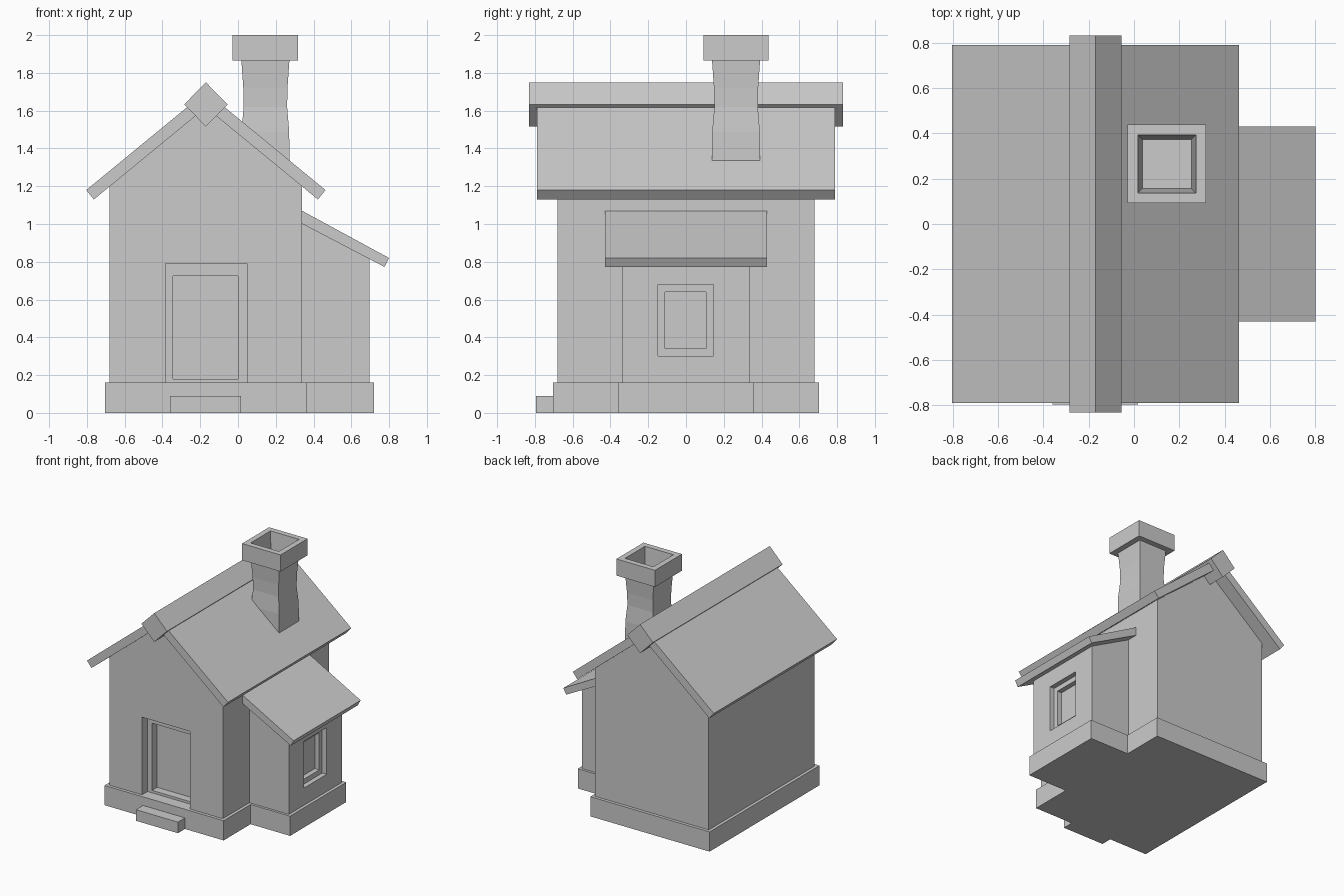
import bpy, bmesh

if "Cube" in bpy.data.objects:
    bpy.data.objects.remove(bpy.data.objects["Cube"])

CX = -0.17  # centre line of the main house


def finish(name, bm):
    bmesh.ops.recalc_face_normals(bm, faces=bm.faces)
    me = bpy.data.meshes.new(name)
    bm.to_mesh(me)
    bm.free()
    ob = bpy.data.objects.new(name, me)
    bpy.context.collection.objects.link(ob)
    return ob


def loft(name, rings):
    """Skin a list of equal-length point rings and cap both ends."""
    bm = bmesh.new()
    vs = [[bm.verts.new(p) for p in r] for r in rings]
    n = len(vs[0])
    for a, b in zip(vs, vs[1:]):
        for i in range(n):
            j = (i + 1) % n
            bm.faces.new((a[i], a[j], b[j], b[i]))
    bm.faces.new(vs[0])
    bm.faces.new(vs[-1])
    return finish(name, bm)


def along_y(name, profile, y0, y1):
    return loft(name, [[(x, y, z) for x, z in profile] for y in (y0, y1)])


def along_z(name, outline, z0, z1):
    return loft(name, [[(x, y, z) for x, y in outline] for z in (z0, z1)])


def box(name, x0, x1, y0, y1, z0, z1):
    return along_z(name, [(x0, y0), (x1, y0), (x1, y1), (x0, y1)], z0, z1)


def cut(ob, cutter):
    m = ob.modifiers.new(cutter.name, 'BOOLEAN')
    m.operation = 'DIFFERENCE'
    m.solver = 'EXACT'
    m.object = cutter
    cutter.hide_render = True
    cutter.hide_viewport = True
    cutter.display_type = 'WIRE'


# Stone base following the house and its side extension, plus doorstep
along_z("base", [(-0.705, -0.705), (0.365, -0.705), (0.365, -0.36), (0.72, -0.36),
                 (0.72, 0.36), (0.365, 0.36), (0.365, 0.705), (-0.705, 0.705)], 0, 0.16)
box("doorstep", -0.36, 0.017, -0.795, -0.69, 0, 0.09)

# Main walls with gable ends
walls = along_y("walls", [(-0.68, 0.16), (0.34, 0.16), (0.34, 1.205),
                          (CX, 1.625), (-0.68, 1.205)], -0.68, 0.68)
# Side extension
extension = along_y("extension", [(0.33, 0.16), (0.695, 0.16), (0.695, 0.82),
                                  (0.33, 1.01)], -0.34, 0.34)

# Stepped door recess
cut(walls, box("door_frame_cutter", -0.385, 0.047, -0.8, -0.61, 0.12, 0.79))
cut(walls, box("door_panel_cutter", -0.345, 0.0, -0.8, -0.545, 0.18, 0.725))
# Stepped window recess
cut(extension, box("window_frame_cutter", 0.655, 0.8, -0.148, 0.145, 0.30, 0.68))
cut(extension, box("window_pane_cutter", 0.615, 0.8, -0.11, 0.106, 0.34, 0.64))

# Roof slabs mirrored about the ridge
for side, s in (("left", -1), ("right", 1)):
    along_y("roof_" + side, [(CX + s * dx, z) for dx, z in
                             ((0, 1.70), (0.633, 1.18), (0.593, 1.13), (0, 1.617))],
            -0.79, 0.79)

# Diamond ridge beam
along_y("ridge_beam", [(CX, 1.75), (CX + 0.115, 1.633), (CX, 1.516), (CX - 0.115, 1.633)],
        -0.832, 0.832)

# Lean-to roof over the extension
along_y("extension_roof", [(0.33, 1.075), (0.8, 0.82), (0.775, 0.773), (0.33, 1.006)],
        -0.43, 0.43)

# Chimney: waisted stack, overhanging cap and tapered flue
levels = [(0.128, 1.25), (0.126, 1.49), (0.115, 1.62), (0.117, 1.72), (0.127, 1.865),
          (0.173, 1.865), (0.173, 2.0), (0.128, 2.0), (0.108, 1.72)]
loft("chimney", [[(0.145 + a * h, 0.265 + b * h, z)
                  for a, b in ((-1, -1), (1, -1), (1, 1), (-1, 1))] for h, z in levels])
